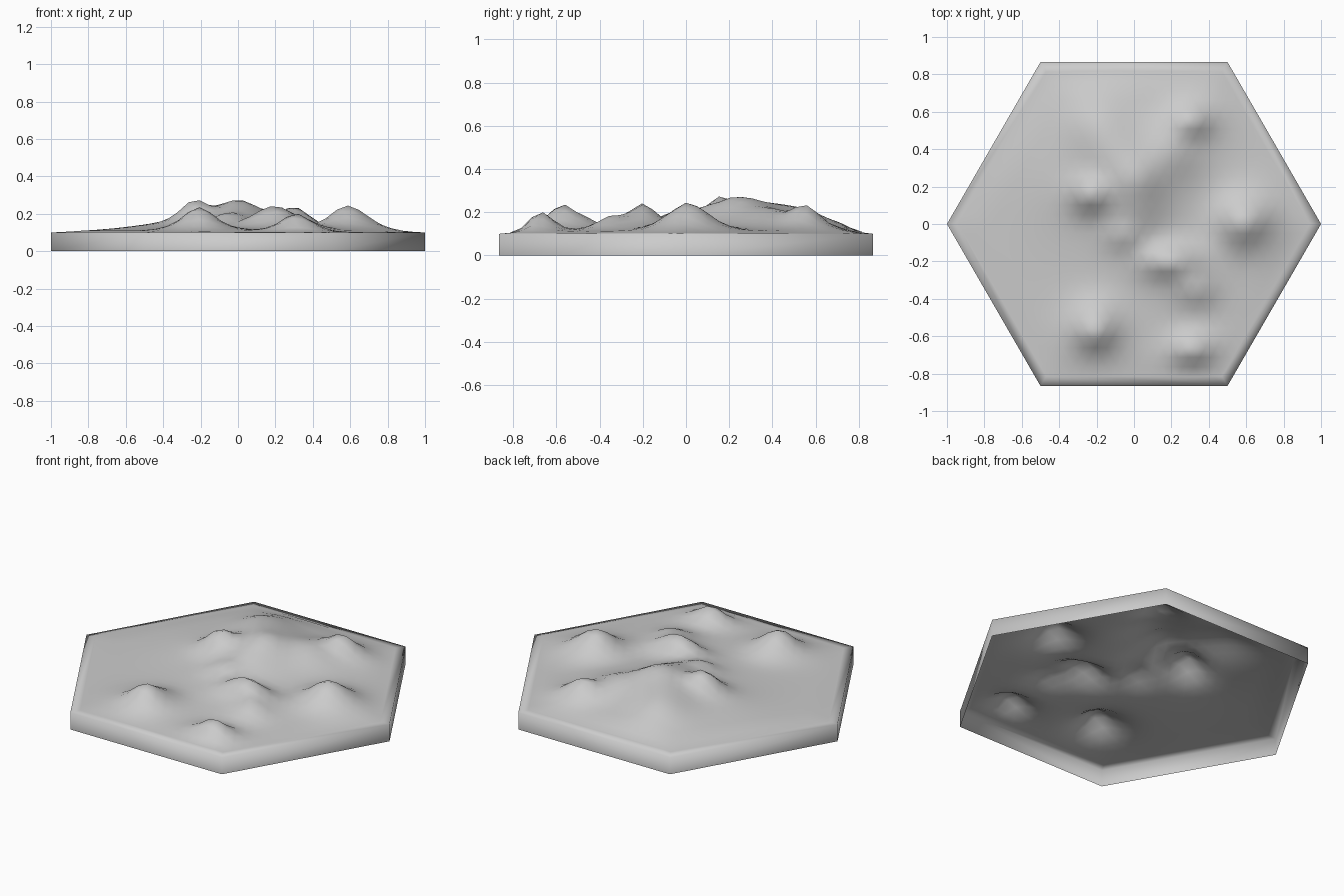
import bpy, bmesh, math

cube = bpy.data.objects.get("Cube")
if cube:
    bpy.data.objects.remove(cube)

N = 16             # lattice steps from centre to corner
INNER = 0.94       # size of the terrain inside the border
RIM = 0.1          # height of the side wall
ROOT3 = math.sqrt(3)

# Hills: x, y, height above the rim, spread along x, spread along y
HILLS = [
    (-0.23, 0.16, 0.16, 0.09, 0.08),
    (0.01, 0.24, 0.145, 0.13, 0.13),
    (0.19, 0.39, 0.10, 0.14, 0.14),
    (0.30, 0.55, 0.13, 0.09, 0.07),
    (-0.20, 0.53, 0.09, 0.14, 0.14),
    (-0.11, 0.38, 0.12, 0.18, 0.18),
    (0.00, 0.08, 0.09, 0.14, 0.12),
    (-0.05, -0.06, 0.085, 0.09, 0.07),
    (0.19, -0.20, 0.135, 0.12, 0.07),
    (0.28, -0.30, 0.06, 0.10, 0.10),
    (0.34, -0.35, 0.065, 0.08, 0.07),
    (0.58, 0.01, 0.14, 0.095, 0.10),
    (0.67, 0.03, 0.06, 0.07, 0.08),
    (-0.21, -0.58, 0.125, 0.085, 0.07),
    (-0.20, -0.50, 0.075, 0.10, 0.09),
    (0.31, -0.67, 0.10, 0.08, 0.06),
    (-0.42, 0.22, 0.035, 0.20, 0.25),
    (0.00, 0.00, 0.03, 0.38, 0.38),
]


def edge_distance(x, y):
    """Distance inward from the nearest side of the hexagon."""
    x, y = abs(x), abs(y)
    return ROOT3 / 2 - max(y, x * ROOT3 / 2 + y / 2)


def hill(x, y, cx, cy, h, sx, sy):
    """Pointed hill with a flared foot."""
    q = ((x - cx) / sx) ** 2 + ((y - cy) / sy) ** 2
    return h / (1 + q / 3.4) ** 2


def ground(x, y):
    """Hills blended by a soft maximum, fading to the border."""
    total = sum(hill(x, y, *h) ** 2 for h in HILLS)
    fade = min(1, max(0, edge_distance(x, y) / 0.14))
    return RIM + fade * (0.002 + math.sqrt(total))


bm = bmesh.new()

# Terrain on a triangular lattice
grid = {}
for i in range(-N, N + 1):
    for j in range(-N, N + 1):
        if abs(i + j) <= N:
            x, y = INNER * (i + j / 2) / N, INNER * j * ROOT3 / 2 / N
            grid[i, j] = bm.verts.new((x, y, ground(x, y)))
for (i, j), v in grid.items():
    for tri in (((i + 1, j), (i, j + 1)), ((i, j + 1), (i - 1, j + 1))):
        if all(k in grid for k in tri):
            bm.faces.new((v, grid[tri[0]], grid[tri[1]]))

# Border and side wall, one face each per side, open underneath
angles = [k * math.pi / 3 for k in range(6)]
top, foot = ([bm.verts.new((math.cos(a), math.sin(a), z)) for a in angles]
             for z in (RIM, 0))
corners = [(N, 0), (0, N), (-N, N), (-N, 0), (0, -N), (N, -N)]
for k in range(6):
    n = (k + 1) % 6
    (i0, j0), (i1, j1) = corners[k], corners[n]
    row = [grid[i0 + (i1 - i0) * s // N, j0 + (j1 - j0) * s // N] for s in range(N + 1)]
    bm.faces.new([top[k], top[n]] + row[::-1])
    bm.faces.new((foot[k], foot[n], top[n], top[k]))
for f in bm.faces:
    f.smooth = True

mesh = bpy.data.meshes.new("hill_tile")
bm.to_mesh(mesh)
bm.free()

# Single stone colour
stone = bpy.data.materials.new("light_grey")
stone.use_nodes = True
colour = (0.6, 0.6, 0.6, 1)
stone.diffuse_color = colour
stone.node_tree.nodes["Principled BSDF"].inputs["Base Color"].default_value = colour
mesh.materials.append(stone)

tile = bpy.data.objects.new("hill_tile", mesh)
bpy.context.collection.objects.link(tile)
